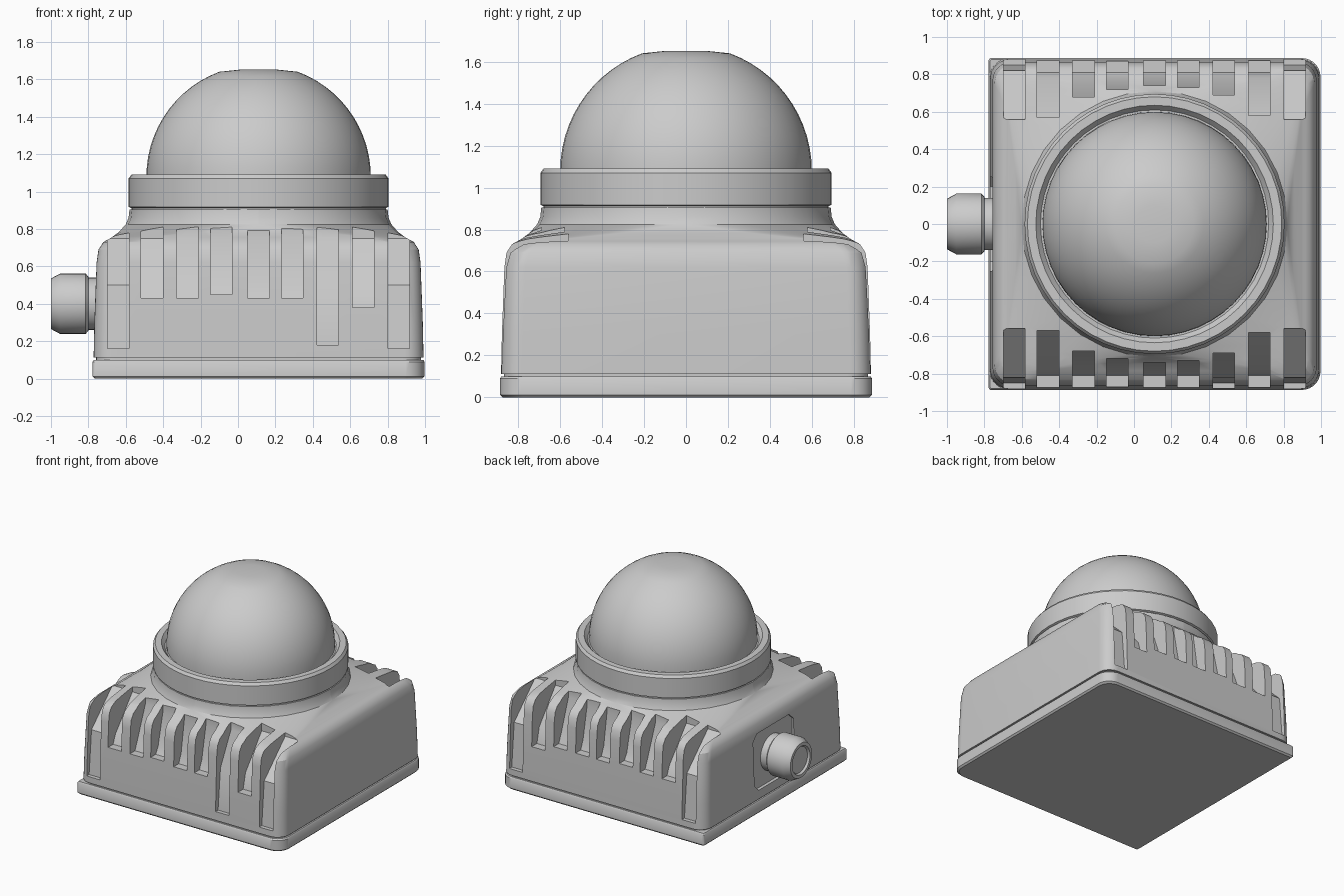
import bpy, bmesh, math
from mathutils import Matrix

if "Cube" in bpy.data.objects:
    bpy.data.objects.remove(bpy.data.objects["Cube"], do_unlink=True)

CX = 0.11  # centre of the housing; the knob sticks out on the other side

grey = bpy.data.materials.new("housing grey")
grey.use_nodes = True
grey.diffuse_color = (0.6, 0.6, 0.6, 1)
grey.node_tree.nodes["Principled BSDF"].inputs["Base Color"].default_value = (0.6, 0.6, 0.6, 1)


def finish(bm, name, angle=35):
    bmesh.ops.recalc_face_normals(bm, faces=bm.faces)
    mesh = bpy.data.meshes.new(name)
    bm.to_mesh(mesh)
    bm.free()
    mesh.materials.append(grey)
    obj = bpy.data.objects.new(name, mesh)
    bpy.context.collection.objects.link(obj)
    smooth(obj, angle)
    return obj


def smooth(obj, angle):
    bpy.ops.object.select_all(action='DESELECT')
    obj.select_set(True)
    bpy.context.view_layer.objects.active = obj
    bpy.ops.object.shade_smooth_by_angle(angle=math.radians(angle))


def outline(half, radius, left_radius=None, steps=8):
    """Rounded square; the two -x corners may have their own radius."""
    pts = []
    for k, (sx, sy) in enumerate([(1, 1), (-1, 1), (-1, -1), (1, -1)]):
        r = left_radius if left_radius and sx < 0 else radius
        for i in range(steps + 1):
            a = math.pi / 2 * (k + i / steps)
            pts.append((CX + sx * (half - r) + r * math.cos(a),
                        sy * (half - r) + r * math.sin(a)))
    return pts


def loft(bm, rings):
    """Skin a list of equal length point rings and cap both ends."""
    loops = [[bm.verts.new(p) for p in ring] for ring in rings]
    n = len(loops[0])
    for a, b in zip(loops, loops[1:]):
        for i in range(n):
            j = (i + 1) % n
            bm.faces.new((a[i], a[j], b[j], b[i]))
    bm.faces.new(loops[0][::-1])
    bm.faces.new(loops[-1])


def turned(name, profile, matrix, sides=48, angle=35):
    """Lathe (radius, height) pairs around local z."""
    bm = bmesh.new()
    rings = [[(r * math.cos(math.tau * i / sides), r * math.sin(math.tau * i / sides), z)
              for i in range(sides)] for r, z in profile]
    loft(bm, rings)
    bm.transform(matrix)
    return finish(bm, name, angle)


def rounded_stack(name, levels, left_radius=None):
    bm = bmesh.new()
    loft(bm, [[(x, y, z) for x, y in outline(h, r, left_radius)] for z, h, r in levels])
    return finish(bm, name)


def prism(bm, x0, x1, profile):
    """Extrude a (y, z) profile along x."""
    loft(bm, [[(x, y, z) for y, z in profile] for x in (x0, x1)])


# Base plate, square towards the knob and rounded on the far side
rounded_stack("base_plate", [(0, 0.875, 0.1), (0.012, 0.887, 0.1), (0.09, 0.887, 0.1),
                             (0.1, 0.88, 0.1)], left_radius=0.012)
rounded_stack("base_seam", [(0.09, 0.868, 0.1), (0.12, 0.868, 0.1)])

# Housing: tapered box whose shoulder flows into the round neck
housing = rounded_stack("housing", [
    (0.112, 0.882, 0.1), (0.3, 0.878, 0.1), (0.62, 0.866, 0.1), (0.69, 0.856, 0.11),
    (0.73, 0.83, 0.13), (0.755, 0.785, 0.2), (0.785, 0.745, 0.45),
    (0.825, 0.71, 0.705), (0.86, 0.695, 0.694), (0.905, 0.69, 0.689)])

# Cooling slots: (x centre, bottom height, inner end)
slots = [(-0.64, 0.16, 0.56), (-0.46, 0.43, 0.57), (-0.27, 0.43, 0.68),
         (-0.09, 0.45, 0.72), (0.11, 0.43, 0.74), (0.29, 0.43, 0.73),
         (0.48, 0.18, 0.69), (0.67, 0.38, 0.58), (0.86, 0.16, 0.56)]
bm = bmesh.new()
for x, low, inner in slots:
    for side in (-1, 1):
        bottom = low if side < 0 or abs(x - 0.48) > 0.01 else 0.43
        foot = 0.85 if bottom < 0.3 else 0.81
        prism(bm, x - 0.058, x + 0.058,
              [(side * y, z) for y, z in [(1, bottom), (foot, bottom), (foot - 0.03, 0.5),
                                          (inner, 0.75), (inner, 0.9), (1, 0.9)]])
# Shallow pocket behind the knob
prism(bm, -0.9, -0.745, [(-0.2, 0.18), (0.2, 0.18), (0.25, 0.23), (0.25, 0.57),
                         (0.2, 0.62), (-0.2, 0.62), (-0.25, 0.57), (-0.25, 0.23)])
cutter = finish(bm, "slot_cutter")
cutter.hide_render = True
cut = housing.modifiers.new("slots", 'BOOLEAN')
cut.operation = 'DIFFERENCE'
cut.solver = 'EXACT'
cut.object = cutter
bpy.context.view_layer.objects.active = housing
bpy.ops.object.modifier_apply(modifier=cut.name)
bpy.data.objects.remove(cutter, do_unlink=True)
smooth(housing, 30)

# Collar and dome
centre = Matrix.Translation((CX, 0, 0))
turned("collar", [(0.68, 0.89), (0.68, 0.912), (0.695, 0.918), (0.695, 1.07), (0.68, 1.09),
                  (0.635, 1.09), (0.61, 1.06)], centre)
dome = [(0.6, 1.04)]
for i in range(14):
    a = math.radians(69.5) * i / 13
    dome.append((0.6 * math.cos(a), 1.08 + 0.6 * math.sin(a) * 0.997))
dome.append((0.1, 1.652))
turned("dome", dome, centre, angle=60)

# Side knob on a short stem, pointing to -x
side_on = Matrix.Translation((0, 0, 0.4)) @ Matrix.Rotation(-math.pi / 2, 4, 'Y')
turned("knob_stem", [(0.14, 0.7), (0.14, 0.82)], side_on, 32)
turned("knob", [(0.145, 0.8), (0.162, 0.815), (0.162, 0.95), (0.135, 1.0), (0.11, 1.0),
                (0.1, 0.985)], side_on, 32)

# Screw heads under the base corners
for sx in (-1, 1):
    for sy in (-1, 1):
        turned("base_screw", [(0.04, 0), (0.04, 0.02)],
               Matrix.Translation((CX + sx * 0.8, sy * 0.8, 0)), 12)
